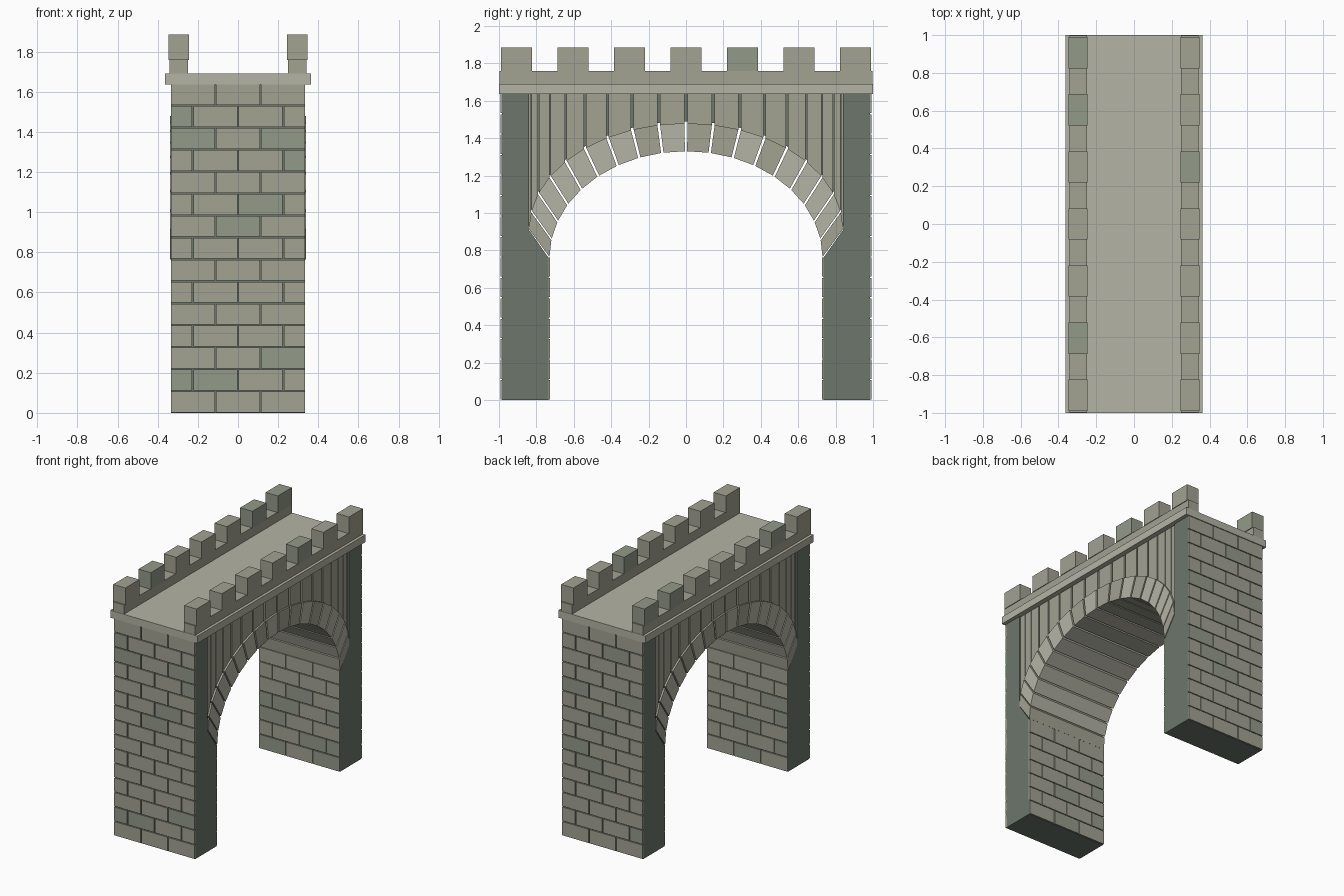
import bpy, bmesh, random
from math import sin, cos, radians

if "Cube" in bpy.data.objects:
    bpy.data.objects.remove(bpy.data.objects["Cube"])

random.seed(4)

def mat(name, rgb):
    m = bpy.data.materials.new(name)
    m.diffuse_color = (*rgb, 1)
    m.use_nodes = True
    m.node_tree.nodes["Principled BSDF"].inputs["Base Color"].default_value = m.diffuse_color
    return m

STONE = [mat("stone", (.36, .36, .29)), mat("pale_stone", (.46, .455, .38)),
         mat("green_stone", (.29, .32, .25)), mat("mortar", (.15, .18, .15))]

def prism(bm, profile, x0, x1, m):
    """Extrude a (y, z) profile along x."""
    a = [bm.verts.new((x0, y, z)) for y, z in profile]
    b = [bm.verts.new((x1, y, z)) for y, z in profile]
    n = len(profile)
    faces = [bm.faces.new(a), bm.faces.new(b[::-1])]
    for i in range(n):
        j = (i + 1) % n
        faces.append(bm.faces.new((a[j], a[i], b[i], b[j])))
    for f in faces:
        f.material_index = m

def box(bm, x0, x1, y0, y1, z0, z1, m):
    y0, y1 = sorted((y0, y1))
    prism(bm, [(y0, z0), (y1, z0), (y1, z1), (y0, z1)], x0, x1, m)

def finish(bm, name):
    bmesh.ops.recalc_face_normals(bm, faces=bm.faces)
    me = bpy.data.meshes.new(name)
    bm.to_mesh(me)
    bm.free()
    for m in STONE:
        me.materials.append(m)
    ob = bpy.data.objects.new(name, me)
    bpy.context.collection.objects.link(ob)

def pick():
    return random.choice([0, 0, 0, 2])

W, TOP, COURSES = .335, 1.64, 15
H = TOP / COURSES

def intrados(t):
    return .73 * sin(t), .76 + .57 * cos(t)

def extrados(t):
    return .84 * sin(t), .91 + .57 * cos(t)

# Piers: mortar core with brick courses on the outer and inner faces
def brick_face(bm, y0, y1, courses):
    for r in range(courses):
        cuts = [-W, -.1125, .1125, W] if r % 2 == 0 else [-W, -.225, 0, .225, W]
        for a, b in zip(cuts, cuts[1:]):
            box(bm, a + (.003 if a > -W else 0), b - (.003 if b < W else 0),
                y0, y1, r * H + .003, (r + 1) * H - .003, pick())

for s, side in ((-1, "front"), (1, "back")):
    bm = bmesh.new()
    prism(bm, [(s * y, z) for y, z in
               ((.985, 0), (.735, 0), (.735, .76), (.84, .91), (.84, TOP), (.985, TOP))], -W, W, 3)
    finish(bm, side + "_pier_core")
    bm = bmesh.new()
    brick_face(bm, s * .975, s * .993, COURSES)
    brick_face(bm, s * .745, s * .727, 7)
    finish(bm, side + "_pier_bricks")

# Arch stones in 10 degree steps, with a spandrel slab standing on each
ring, slabs = bmesh.new(), bmesh.new()
for k in range(-9, 9):
    g = radians(.5)
    a, b = radians(k * 10) + g, radians(k * 10 + 10) - g
    (ya, za), (yb, zb) = extrados(a), extrados(b)
    prism(ring, [intrados(a), intrados(b), (yb, zb), (ya, za)], -.338, .338,
          random.choice([1, 1, 1, 0]))
    prism(slabs, [(ya, za), (yb, zb), (yb, TOP), (ya, TOP)], -.325, .325, 0)
finish(ring, "arch_stones")
finish(slabs, "spandrel_slabs")

# Mortar filling behind the spandrel slabs
bm = bmesh.new()
arc = [extrados(radians(k * 10)) for k in range(-9, 10)]
prism(bm, [(y, z + .01) for y, z in arc] + [(.84, TOP + .01), (-.84, TOP + .01)], -.31, .31, 3)
finish(bm, "spandrel_core")

# Deck slab with overhanging edge
bm = bmesh.new()
box(bm, -.363, .363, -1, 1, 1.635, 1.69, 1)
finish(bm, "deck")

# Parapets and battlements
for s, side in ((-1, "left"), (1, "right")):
    bm = bmesh.new()
    x0, x1 = sorted((s * .25, s * .342))
    box(bm, x0, x1, -.998, .998, 1.69, 1.76, 0)
    finish(bm, side + "_parapet")
    bm = bmesh.new()
    for k in range(-3, 4):
        y = k * .302
        box(bm, x0 - .005, x1 + .005, y - .083, y + .083, 1.758, 1.885, pick())
    finish(bm, side + "_battlements")
